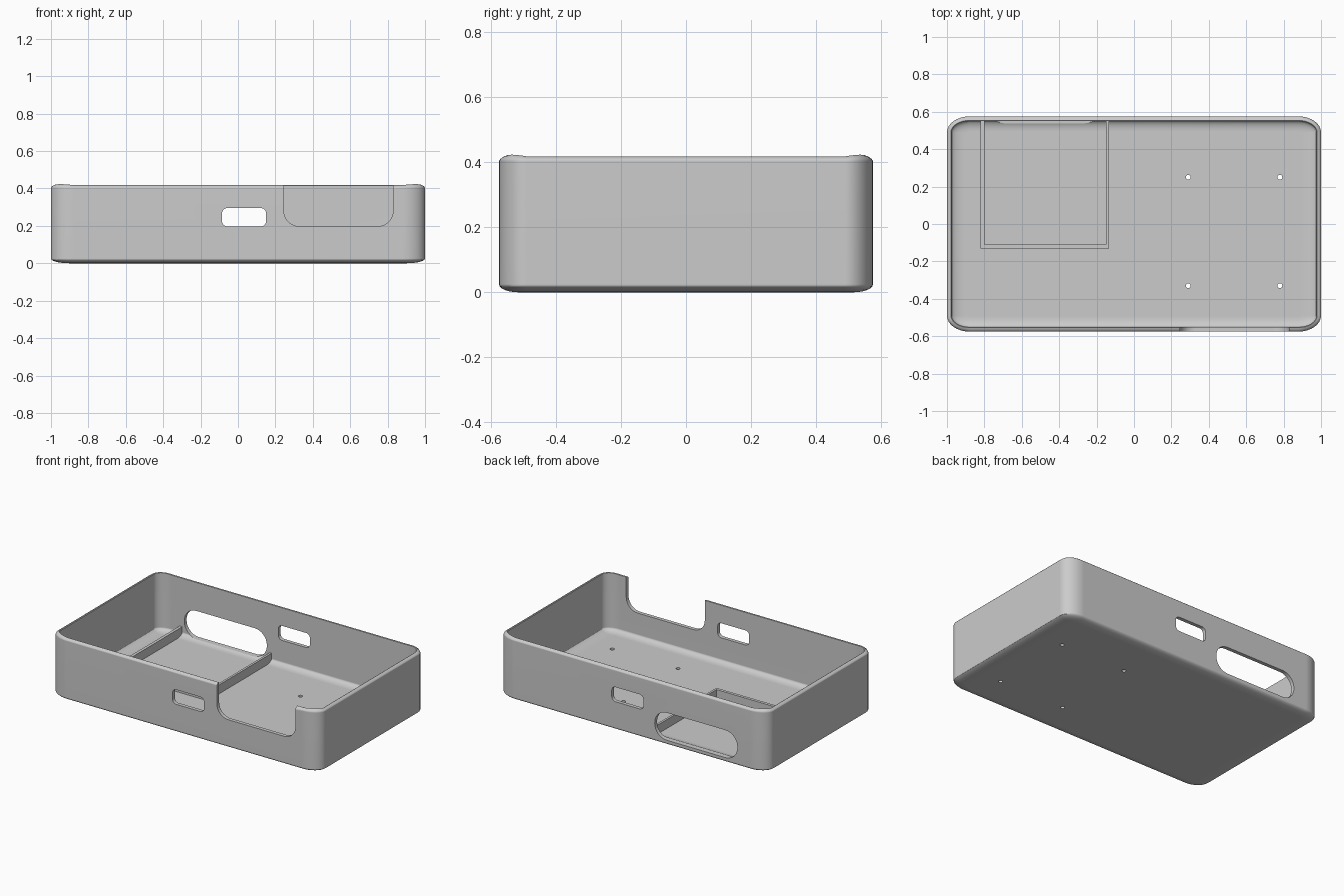
import bpy, bmesh
from math import sin, cos, pi
from mathutils import Matrix

if "Cube" in bpy.data.objects:
    bpy.data.objects.remove(bpy.data.objects["Cube"], do_unlink=True)

grey = bpy.data.materials.new("light grey plastic")
grey.use_nodes = True
colour = (0.6, 0.6, 0.6, 1)
grey.diffuse_color = colour
grey.node_tree.nodes["Principled BSDF"].inputs["Base Color"].default_value = colour

HALF_X, HALF_Y, WALL, FLOOR = 1.0, 0.575, 0.025, 0.03
STEPS = 8


def make_object(name, bm):
    bmesh.ops.recalc_face_normals(bm, faces=bm.faces)
    mesh = bpy.data.meshes.new(name)
    bm.to_mesh(mesh)
    bm.free()
    mesh.materials.append(grey)
    obj = bpy.data.objects.new(name, mesh)
    bpy.context.collection.objects.link(obj)
    return obj


def rounded_outline(hx, hy, rx, ry):
    """Counter-clockwise points of a rounded rectangle, with a 0-1 corner weight."""
    points = []
    for quarter, (sx, sy) in enumerate([(1, 1), (-1, 1), (-1, -1), (1, -1)]):
        for i in range(STEPS + 1):
            a = (quarter + i / STEPS) * pi / 2
            points.append((sx * (hx - rx) + rx * cos(a),
                           sy * (hy - ry) + ry * sin(a), sin(pi * i / STEPS)))
    return points


def slot_cutter(x0, x1, z0, z1, radius, y0, y1):
    """Rounded prism running along y."""
    bm = bmesh.new()
    cx, cz = (x0 + x1) / 2, (z0 + z1) / 2
    outline = rounded_outline((x1 - x0) / 2, (z1 - z0) / 2, radius, radius)
    face = bm.faces.new([bm.verts.new((cx + x, y0, cz + z)) for x, z, _ in outline])
    extruded = bmesh.ops.extrude_face_region(bm, geom=[face])["geom"]
    bmesh.ops.translate(bm, vec=(0, y1 - y0, 0),
                        verts=[v for v in extruded if isinstance(v, bmesh.types.BMVert)])
    return make_object("opening_cutter", bm)


def hole_cutter(x, y):
    bm = bmesh.new()
    bmesh.ops.create_cone(bm, cap_ends=True, segments=20, radius1=0.013, radius2=0.013,
                          depth=0.2, matrix=Matrix.Translation((x, y, 0)))
    return make_object("hole_cutter", bm)


# Tray profile: inset in x, inset in y, height, corner lift
angles = [i / 6 * pi / 2 for i in range(7)]
profile = [(0.1 * (1 - sin(a)), 0.06 * (1 - sin(a)), 0.025 * (1 - cos(a)), 0) for a in angles]
profile += [(d, d, z, lift) for d, z, lift in
            [(0, 0.403, 0), (0.004, 0.41, 0.002), (0.012, 0.415, 0.004),
             (0.021, 0.418, 0.005), (WALL, 0.416, 0.005)]]
profile += [(WALL + 0.08 * (1 - cos(a)), WALL + 0.055 * (1 - cos(a)),
             FLOOR + 0.025 * (1 - sin(a)), 0) for a in angles]

# Loft the tray from rounded rings
bm = bmesh.new()
rings = []
for ix, iy, z, lift in profile:
    outline = rounded_outline(HALF_X - ix, HALF_Y - iy, max(0.12 - ix, 0.02), max(0.085 - iy, 0.02))
    rings.append([bm.verts.new((x, y, z + lift * w)) for x, y, w in outline])
for low, high in zip(rings, rings[1:]):
    for i in range(len(low)):
        j = (i + 1) % len(low)
        bm.faces.new((low[i], low[j], high[j], high[i]))
bm.faces.new(rings[0])
bm.faces.new(rings[-1])
tray = make_object("case_tray", bm)

# Openings: two matching slots, front notch, back port and floor screw holes
cutters = [
    slot_cutter(-0.085, 0.15, 0.197, 0.295, 0.028, -0.7, -0.5),
    slot_cutter(-0.085, 0.15, 0.197, 0.295, 0.028, 0.5, 0.7),
    slot_cutter(0.245, 0.83, 0.197, 0.7, 0.085, -0.7, -0.5),
    slot_cutter(-0.785, -0.17, 0.04, 0.225, 0.09, 0.45, 0.7),
]
cutters += [hole_cutter(x, y) for x in (0.29, 0.78) for y in (0.25, -0.33)]
for cutter in cutters:
    cutter.hide_render = True
    mod = tray.modifiers.new("opening", "BOOLEAN")
    mod.operation, mod.solver, mod.object = "DIFFERENCE", "EXACT", cutter

# Bake the cuts, then drop the cutters
bpy.context.view_layer.update()
graph = bpy.context.evaluated_depsgraph_get()
cut_mesh = bpy.data.meshes.new_from_object(tray.evaluated_get(graph))
tray.modifiers.clear()
tray.data = cut_mesh
for cutter in cutters:
    bpy.data.objects.remove(cutter, do_unlink=True)

# Smooth shading with crisp edges
for poly in tray.data.polygons:
    poly.use_smooth = True
tray.data.set_sharp_from_angle(angle=pi / 6)
weighted = tray.modifiers.new("weighted normals", "WEIGHTED_NORMAL")
weighted.keep_sharp = True


# Low three-sided rim on the floor, against the back wall
def rim_bar(name, x0, x1, y0, y1):
    bm = bmesh.new()
    bmesh.ops.create_cube(bm, size=1)
    z0, z1 = FLOOR - 0.01, 0.09
    for v in bm.verts:
        v.co.x = x1 if v.co.x > 0 else x0
        v.co.y = y1 if v.co.y > 0 else y0
        v.co.z = z1 if v.co.z > 0 else z0
    return make_object(name, bm)


rim_bar("rim_right", -0.82, -0.80, -0.13, 0.555)
rim_bar("rim_left", -0.15, -0.135, -0.13, 0.555)
rim_bar("rim_front", -0.80, -0.15, -0.13, -0.11)
